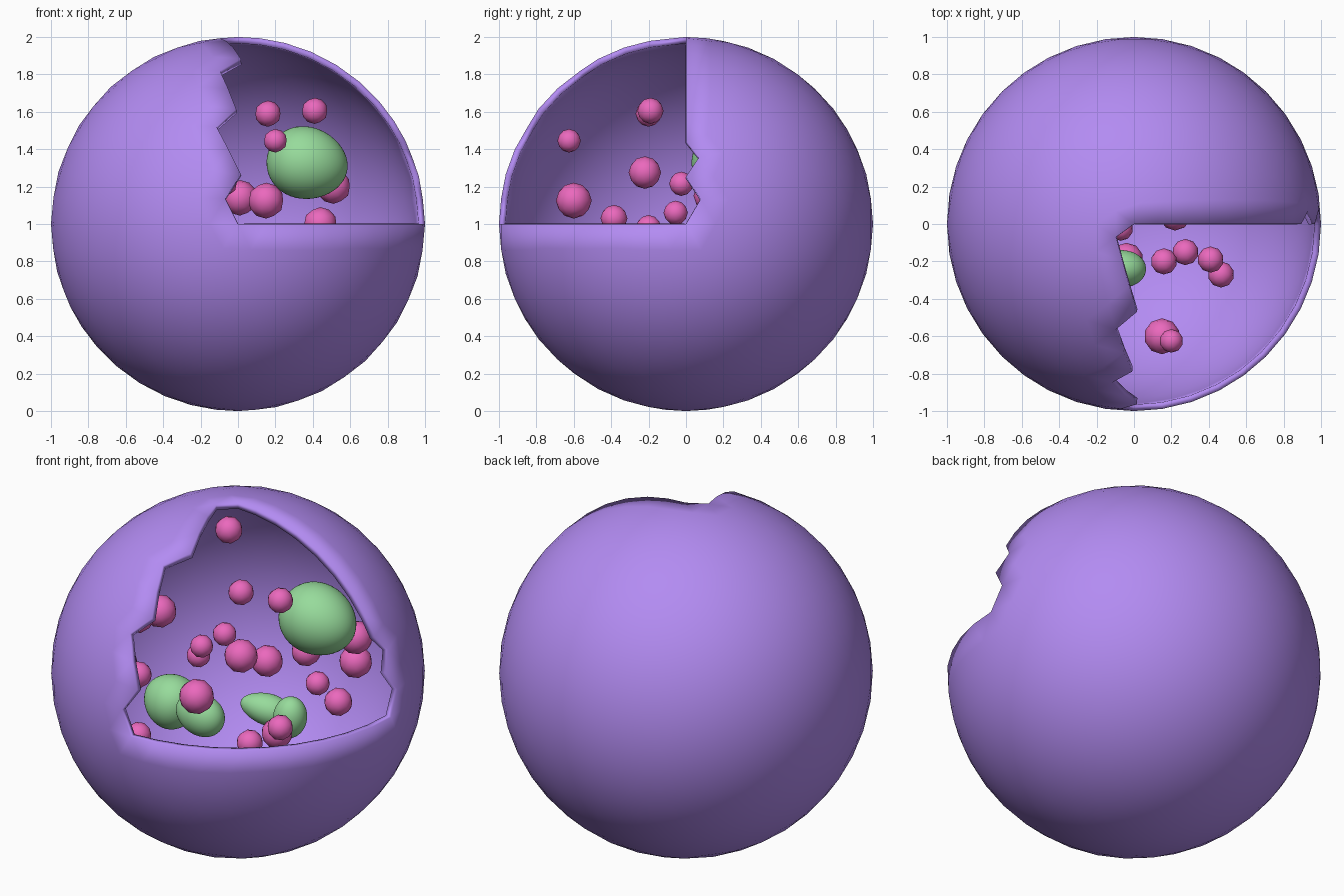
import bpy, bmesh, math
from mathutils import Vector, Matrix, Euler

if "Cube" in bpy.data.objects:
    bpy.data.objects.remove(bpy.data.objects["Cube"])

CENTRE = Vector((0, 0, 1))


def material(name, rgb):
    m = bpy.data.materials.new(name)
    m.diffuse_color = (*rgb, 1)
    m.use_nodes = True
    m.node_tree.nodes["Principled BSDF"].inputs["Base Color"].default_value = m.diffuse_color
    return m


purple = material("membrane_purple", (0.45, 0.26, 0.89))
pink = material("granule_pink", (0.83, 0.14, 0.51))
green = material("organelle_green", (0.31, 0.71, 0.33))


def finish(bm, name, mat):
    for f in bm.faces:
        f.smooth = True
    me = bpy.data.meshes.new(name)
    bm.to_mesh(me)
    bm.free()
    me.materials.append(mat)
    ob = bpy.data.objects.new(name, me)
    bpy.context.collection.objects.link(ob)
    return ob


# Outer shell: sphere with the front right upper octant removed face by face
bm = bmesh.new()
bmesh.ops.create_icosphere(bm, subdivisions=4, radius=1)


def in_opening(co):
    x_limit = 0.0 if 0.45 < co.z < 0.55 else 0.021
    return co.x > x_limit and co.y < -0.02 and co.z > 0.02


bmesh.ops.delete(bm, geom=[v for v in bm.verts if in_opening(v.co)], context='VERTS')
bmesh.ops.translate(bm, verts=bm.verts, vec=CENTRE)
shell = finish(bm, "cell_shell", purple)
solid = shell.modifiers.new("thickness", 'SOLIDIFY')
solid.thickness = 0.035
solid.offset = -1

# Small round granules: x, y, z, radius
granules = [
    (0.16, -0.20, 1.59, 0.07), (0.41, -0.19, 1.605, 0.07),
    (0.20, -0.625, 1.445, 0.063), (0.15, -0.60, 1.125, 0.096),
    (0.51, 0.37, 1.20, 0.092), (0.44, 0.47, 1.0, 0.09),
    (0.01, 0.68, 1.14, 0.095), (-0.50, -0.22, 1.275, 0.087),
    (-0.38, -0.385, 1.03, 0.072), (-0.60, -0.20, 0.98, 0.068),
    (-0.22, -0.055, 1.06, 0.065), (-0.07, -0.025, 1.215, 0.065),
    (-0.20, 0.20, 1.71, 0.075), (-0.60, 0.13, 1.15, 0.09),
    (0.275, -0.15, 0.50, 0.07), (0.465, -0.27, 0.90, 0.07),
    (-0.04, -0.19, 0.45, 0.09), (0.22, 0.05, 0.68, 0.085),
    (0.0, 0.11, 0.54, 0.072), (-0.30, -0.50, 0.74, 0.07),
    (-0.19, 0.30, 0.93, 0.092), (-0.125, 0.45, 0.86, 0.087),
    (-0.01, 0.65, 0.87, 0.08), (0.24, 0.40, 0.845, 0.066),
    (0.41, 0.35, 0.80, 0.077),
]
for i, (x, y, z, r) in enumerate(granules):
    bm = bmesh.new()
    bmesh.ops.create_icosphere(bm, subdivisions=2, radius=r,
                               matrix=Matrix.Translation((x, y, z)))
    finish(bm, f"granule_{i + 1}", pink)


# Larger soft organelles: slightly egg-shaped ellipsoids
def organelle(name, loc, size, turn, taper):
    bm = bmesh.new()
    bmesh.ops.create_icosphere(bm, subdivisions=4, radius=1)
    for v in bm.verts:
        k = 1 + taper * v.co.x
        v.co = Vector((v.co.x * size[0], v.co.y * size[1] * k, v.co.z * size[2] * k))
    rot = Euler([math.radians(a) for a in turn]).to_matrix().to_4x4()
    bmesh.ops.transform(bm, matrix=Matrix.Translation(loc) @ rot, verts=bm.verts)
    finish(bm, name, green)


organelle("large_organelle", (0.37, 0.22, 1.325), (0.218, 0.19, 0.193), (0, 12, 0), -0.08)
organelle("left_organelle", (-0.37, -0.10, 0.77), (0.15, 0.14, 0.15), (0, 20, 0), 0.1)
organelle("front_organelle", (-0.08, -0.24, 0.82), (0.145, 0.10, 0.115), (0, 10, 0), 0.08)
organelle("floor_organelle", (-0.03, 0.30, 0.66), (0.14, 0.085, 0.085), (0, 12, 20), 0.15)
organelle("upright_organelle", (0.20, 0.20, 0.71), (0.092, 0.09, 0.118), (0, 8, 0), 0.0)
